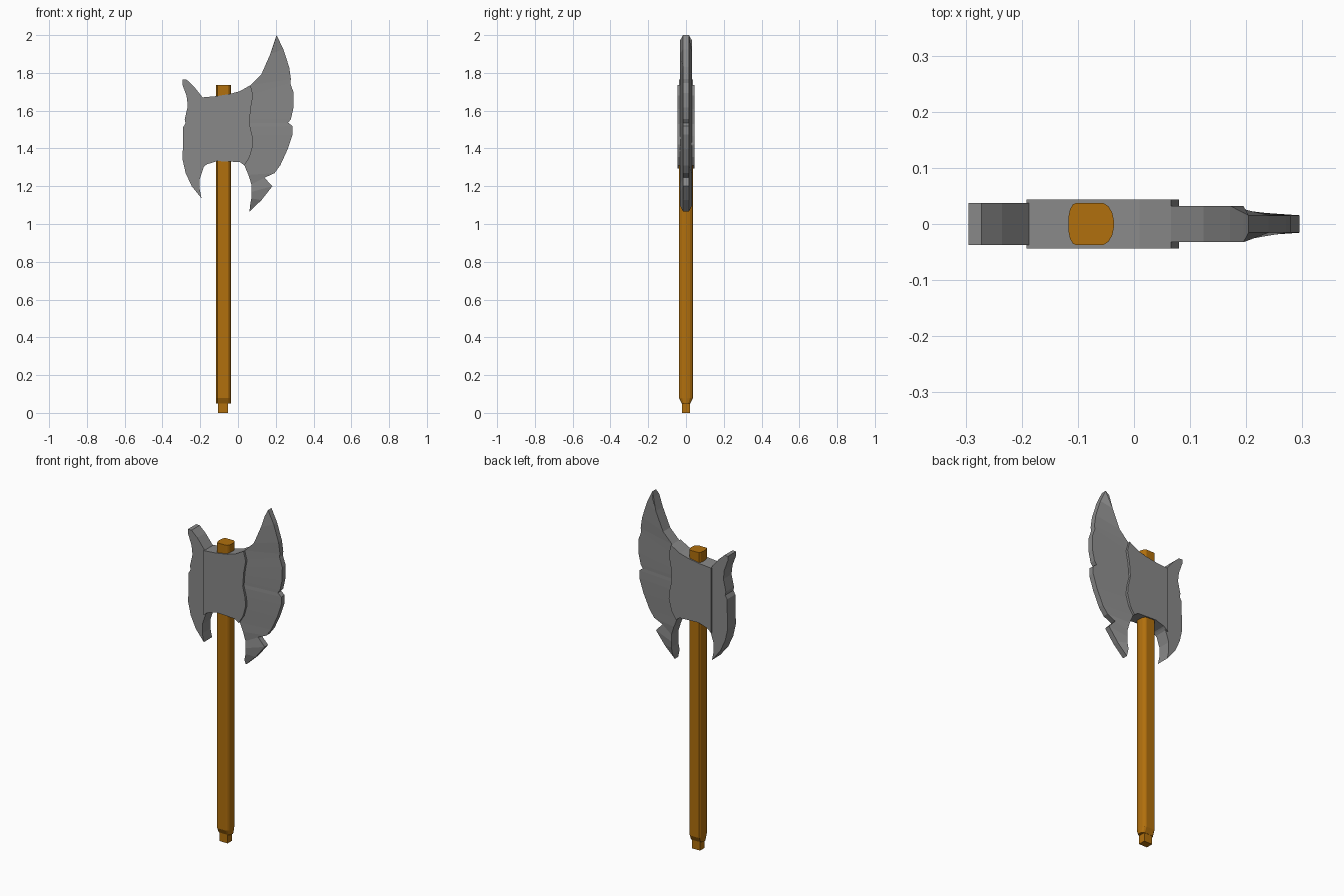
import bpy, bmesh


def material(name, color):
    mat = bpy.data.materials.new(name)
    mat.diffuse_color = (*color, 1)
    return mat


wood = material("wood", (0.44, 0.16, 0.004))
steel = material("steel", (0.25, 0.25, 0.25))


def loft(name, rings, mat):
    """Skin a list of equal-length closed rings and cap both ends."""
    bm = bmesh.new()
    rows = [[bm.verts.new(p) for p in r] for r in rings]
    n = len(rows[0])
    for a, b in zip(rows, rows[1:]):
        for i in range(n):
            j = (i + 1) % n
            bm.faces.new((a[i], a[j], b[j], b[i]))
    bm.faces.new(rows[0])
    bm.faces.new(rows[-1])
    bmesh.ops.recalc_face_normals(bm, faces=bm.faces)
    me = bpy.data.meshes.new(name)
    bm.to_mesh(me)
    bm.free()
    me.materials.append(mat)
    ob = bpy.data.objects.new(name, me)
    bpy.context.collection.objects.link(ob)
    return ob


def plate(name, outline, depth):
    """Flat x-z outline extruded from -depth to depth."""
    return loft(name, [[(x, y, z) for x, z in outline] for y in (-depth, depth)], steel)


# Handle: shaft with rounded corners, pinched front to back at the foot
half = [(-0.117, 0.012), (-0.114, 0.026), (-0.109, 0.035), (-0.104, 0.037),
        (-0.054, 0.037), (-0.046, 0.032), (-0.039, 0.021), (-0.036, 0.007)]
section = half + [(x, -y) for x, y in reversed(half)]
loft("handle", [[(x, y * s, z) for x, y in section]
                for z, s in ((0.05, 0.6), (0.08, 1), (1.735, 1))], wood)

# Foot plug
peg = [(-0.105, -0.021), (-0.052, -0.021), (-0.052, 0.021), (-0.105, 0.021)]
loft("handle_plug", [[(x, y, z) for x, y in peg] for z in (0, 0.07)], wood)

# Thick middle block of the head
plate("head_block", [
    (-0.192, 1.67), (-0.113, 1.677), (-0.045, 1.688), (0.01, 1.703), (0.066, 1.735),
    (0.08, 1.68), (0.067, 1.61), (0.061, 1.53), (0.076, 1.465), (0.08, 1.42),
    (0.062, 1.355), (0.034, 1.31), (0.01, 1.328), (-0.11, 1.333), (-0.165, 1.316),
    (-0.192, 1.295)], 0.044)

# Blunt rear blade
plate("rear_blade", [
    (-0.17, 1.665), (-0.187, 1.67), (-0.235, 1.73), (-0.272, 1.764), (-0.295, 1.764),
    (-0.295, 1.74), (-0.272, 1.677), (-0.266, 1.624), (-0.282, 1.555), (-0.278, 1.534),
    (-0.29, 1.513), (-0.29, 1.465), (-0.294, 1.343), (-0.277, 1.269), (-0.245, 1.2),
    (-0.193, 1.136), (-0.203, 1.184), (-0.203, 1.237), (-0.182, 1.3), (-0.165, 1.318)],
    0.0375)

# Main blade: strips from thick inner side to thin cutting edge (xi, zi, xo, zo)
strips = [
    (0.195, 1.97, 0.204, 2.0), (0.171, 1.9, 0.24, 1.926), (0.124, 1.793, 0.271, 1.83),
    (0.066, 1.735, 0.28, 1.767), (0.06, 1.68, 0.277, 1.746), (0.05, 1.63, 0.295, 1.693),
    (0.05, 1.59, 0.294, 1.618), (0.05, 1.555, 0.28, 1.555), (0.05, 1.535, 0.266, 1.536),
    (0.05, 1.515, 0.289, 1.518), (0.05, 1.47, 0.289, 1.475), (0.05, 1.4, 0.263, 1.396),
    (0.034, 1.31, 0.224, 1.311), (0.055, 1.26, 0.193, 1.269), (0.071, 1.21, 0.14, 1.245),
    (0.071, 1.17, 0.182, 1.2), (0.071, 1.136, 0.124, 1.126), (0.064, 1.1, 0.061, 1.066)]
loft("main_blade", [[(xi, -0.0325, zi), (xo, -0.0155, zo), (xo, 0.0155, zo), (xi, 0.0325, zi)]
                    for xi, zi, xo, zo in strips], steel)
